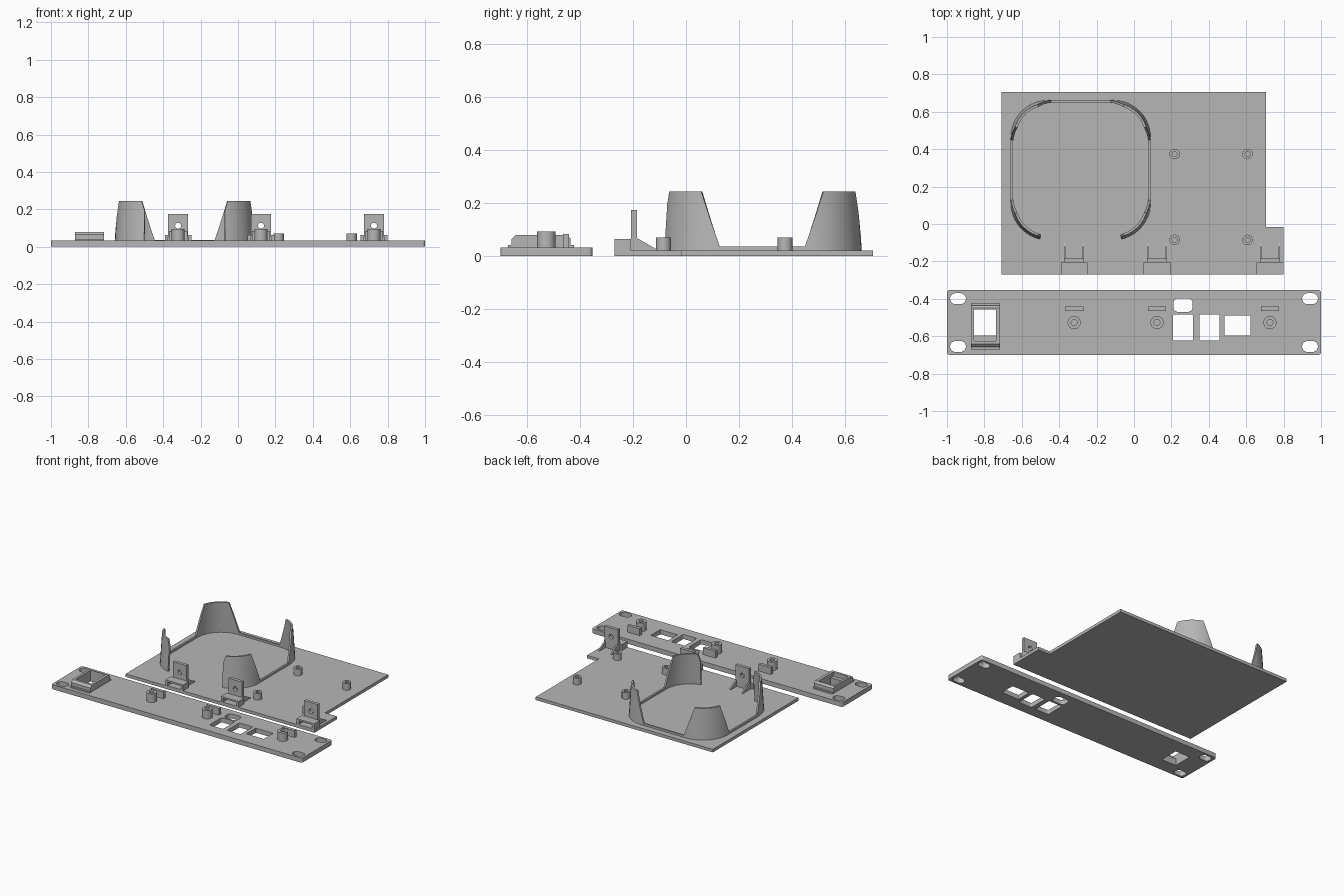
import bpy, bmesh, math
from mathutils import Matrix

if "Cube" in bpy.data.objects:
    bpy.data.objects.remove(bpy.data.objects["Cube"])

grey = bpy.data.materials.new("plain_grey")
grey.diffuse_color = (0.47, 0.47, 0.47, 1)
grey.use_nodes = True
grey.node_tree.nodes["Principled BSDF"].inputs["Base Color"].default_value = grey.diffuse_color

PANEL_TOP, TRAY_TOP = 0.033, 0.022
# extrusion direction -> rotation from (u, v, w) to (x, y, z)
AXES = {
    "z": Matrix.Identity(4),
    "x": Matrix(((0, 0, 1, 0), (1, 0, 0, 0), (0, 1, 0, 0), (0, 0, 0, 1))),
    "y": Matrix(((1, 0, 0, 0), (0, 0, 1, 0), (0, 1, 0, 0), (0, 0, 0, 1))),
}


def finish(obj, smooth=True):
    obj.data.materials.clear()
    obj.data.materials.append(grey)
    bpy.ops.object.select_all(action="DESELECT")
    obj.select_set(True)
    bpy.context.view_layer.objects.active = obj
    if smooth:
        bpy.ops.object.shade_smooth_by_angle(angle=math.radians(30))
    return obj


def extrude(name, loops, a, b, axis="z"):
    """Extrude a flat outline (first loop) with holes (other loops) from a to b."""
    cu = bpy.data.curves.new(name, "CURVE")
    cu.dimensions, cu.fill_mode, cu.extrude = "2D", "BOTH", (b - a) / 2
    for loop in loops:
        sp = cu.splines.new("POLY")
        sp.points.add(len(loop) - 1)
        for p, (u, v) in zip(sp.points, loop):
            p.co = (u, v, 0, 1)
        sp.use_cyclic_u = True
    tmp = bpy.data.objects.new(name + "_outline", cu)
    bpy.context.collection.objects.link(tmp)
    bpy.context.view_layer.update()
    deps = bpy.context.evaluated_depsgraph_get()
    me = bpy.data.meshes.new_from_object(tmp.evaluated_get(deps))
    bpy.data.objects.remove(tmp)
    me.transform(AXES[axis] @ Matrix.Translation((0, 0, (a + b) / 2)))
    bm = bmesh.new()
    bm.from_mesh(me)
    bmesh.ops.remove_doubles(bm, verts=bm.verts, dist=1e-5)
    bmesh.ops.recalc_face_normals(bm, faces=bm.faces)
    bm.to_mesh(me)
    bm.free()
    me.name = name
    obj = bpy.data.objects.new(name, me)
    bpy.context.collection.objects.link(obj)
    return finish(obj)


def rect(u0, u1, v0, v1, r=0.0, seg=6):
    if r == 0:
        return [(u0, v0), (u1, v0), (u1, v1), (u0, v1)]
    pts = []
    for k, (cu, cv) in enumerate(((u1 - r, v1 - r), (u0 + r, v1 - r),
                                  (u0 + r, v0 + r), (u1 - r, v0 + r))):
        for i in range(seg + 1):
            t = math.pi / 2 * (k + i / seg)
            pts.append((cu + r * math.cos(t), cv + r * math.sin(t)))
    return pts


def circle(u, v, r, n=24):
    return [(u + r * math.cos(2 * math.pi * i / n), v + r * math.sin(2 * math.pi * i / n))
            for i in range(n)]


# Front panel with mounting slots and connector windows
holes = [rect(s * 0.941 - 0.042, s * 0.941 + 0.042, y - 0.029, y + 0.029, 0.028)
         for s in (-1, 1) for y in (-0.399, -0.655)]
holes += [rect(0.208, 0.316, -0.623, -0.484, 0.008),
          rect(0.35, 0.457, -0.623, -0.484, 0.008),
          rect(0.484, 0.623, -0.596, -0.489, 0.004),
          rect(0.211, 0.313, -0.47, -0.398, 0.025),
          rect(-0.856, -0.738, -0.596, -0.457)]
extrude("front_panel", [rect(-1, 1, -0.70, -0.353, 0.015)] + holes, 0, PANEL_TOP)

# Snap-in socket holder: two side cheeks joined by end walls
cheek = [(-0.658, PANEL_TOP), (-0.658, 0.065), (-0.642, 0.08), (-0.45, 0.08),
         (-0.436, 0.068), (-0.436, PANEL_TOP)]
extrude("socket_cheek_left", [cheek], -0.872, -0.856, "x")
extrude("socket_cheek_right", [cheek], -0.738, -0.717, "x")
extrude("socket_front_wall", [[(-0.658, PANEL_TOP), (-0.658, 0.065), (-0.642, 0.08),
        (-0.625, 0.08), (-0.625, 0.05), (-0.596, 0.05), (-0.596, PANEL_TOP)]],
        -0.856, -0.738, "x")
extrude("socket_back_wall", [[(-0.457, PANEL_TOP), (-0.457, 0.08), (-0.45, 0.08),
        (-0.436, 0.068), (-0.436, PANEL_TOP)]], -0.856, -0.738, "x")
for y in (-0.664, -0.43):
    extrude("socket_foot", [rect(-0.872, -0.717, y - 0.008, y + 0.008)], PANEL_TOP, 0.042)

# Base tray with a tab at the front right
extrude("tray", [[(-0.708, -0.27), (0.80, -0.27), (0.80, -0.016), (0.706, -0.016),
                  (0.706, 0.705), (-0.708, 0.705)]], 0, TRAY_TOP)

# Matching joints: boss and tongue on the panel, bracket on the tray
for x in (-0.32, 0.123, 0.727):
    extrude("panel_boss", [circle(x, -0.527, 0.035), circle(x, -0.527, 0.016)],
            PANEL_TOP, 0.094)
    extrude("panel_tongue", [rect(x - 0.049, x + 0.049, -0.464, -0.441)], PANEL_TOP, 0.083)
    extrude("bracket_sleeve", [rect(x - 0.071, x + 0.071, TRAY_TOP, 0.064),
            rect(x - 0.053, x + 0.053, 0.026, 0.052)], -0.27, -0.207, "y")
    extrude("bracket_plate", [rect(x - 0.054, x + 0.054, TRAY_TOP, 0.175),
            circle(x, 0.112, 0.016)], -0.207, -0.184, "y")
    for s in (-1, 1):
        extrude("bracket_gusset", [[(-0.184, TRAY_TOP), (-0.104, TRAY_TOP), (-0.184, 0.068)]],
                x + s * 0.049 - 0.005, x + s * 0.049 + 0.005, "x")

# Board standoffs
for x in (0.217, 0.607):
    for y in (-0.085, 0.374):
        extrude("standoff", [circle(x, y, 0.028), circle(x, y, 0.013)], TRAY_TOP, 0.07)

# Device cradle: low rim, open at the front, rising to tall tapered corner posts
CX, CY, HALF, R, WALL = -0.285, 0.288, 0.374, 0.2, 0.013
path = []          # (x, y, normal x, normal y)
angles = (0, 9, 17.8, 27, 36, 45, 54, 63, 72.2, 81, 90)
c = HALF - R
for k, (sx, sy) in enumerate(((1, -1), (1, 1), (-1, 1), (-1, -1))):
    arc = [a for a in angles]
    if k == 0:
        arc = [12.4] + [a for a in angles if a > 12.4]
    if k == 3:
        arc = [a for a in angles if a < 77.6] + [77.6]
    for a in arc:
        t = math.radians(a + 90 * (k - 1))
        path.append((sx * c + R * math.cos(t), sy * c + R * math.sin(t),
                     math.cos(t), math.sin(t)))
    if k < 3:      # where the post meets the low rim
        t = math.radians(90 * k)
        nx, ny = math.cos(t), math.sin(t)
        for d in (-0.16, 0.16):
            path.append((HALF * nx - d * ny, HALF * ny + d * nx, nx, ny))

bm = bmesh.new()
rows = []
for x, y, nx, ny in path:
    f = (min(abs(x), abs(y)) - 0.16) / 0.075
    f = min(max(f, 0), 1)
    h = 0.036 + f * (0.245 - 0.036)
    lean = 0.014 * f
    rows.append([bm.verts.new((CX + x - nx * d, CY + y - ny * d, z)) for d, z in
                 ((0, TRAY_TOP), (lean, h), (lean + WALL, h), (WALL, TRAY_TOP))])
for a, b in zip(rows, rows[1:]):
    for i in range(4):
        j = (i + 1) % 4
        bm.faces.new((a[i], b[i], b[j], a[j]))
bm.faces.new(rows[0])
bm.faces.new(rows[-1])
bmesh.ops.recalc_face_normals(bm, faces=bm.faces)
mesh = bpy.data.meshes.new("device_cradle")
bm.to_mesh(mesh)
bm.free()
cradle = bpy.data.objects.new("device_cradle", mesh)
bpy.context.collection.objects.link(cradle)
finish(cradle)
